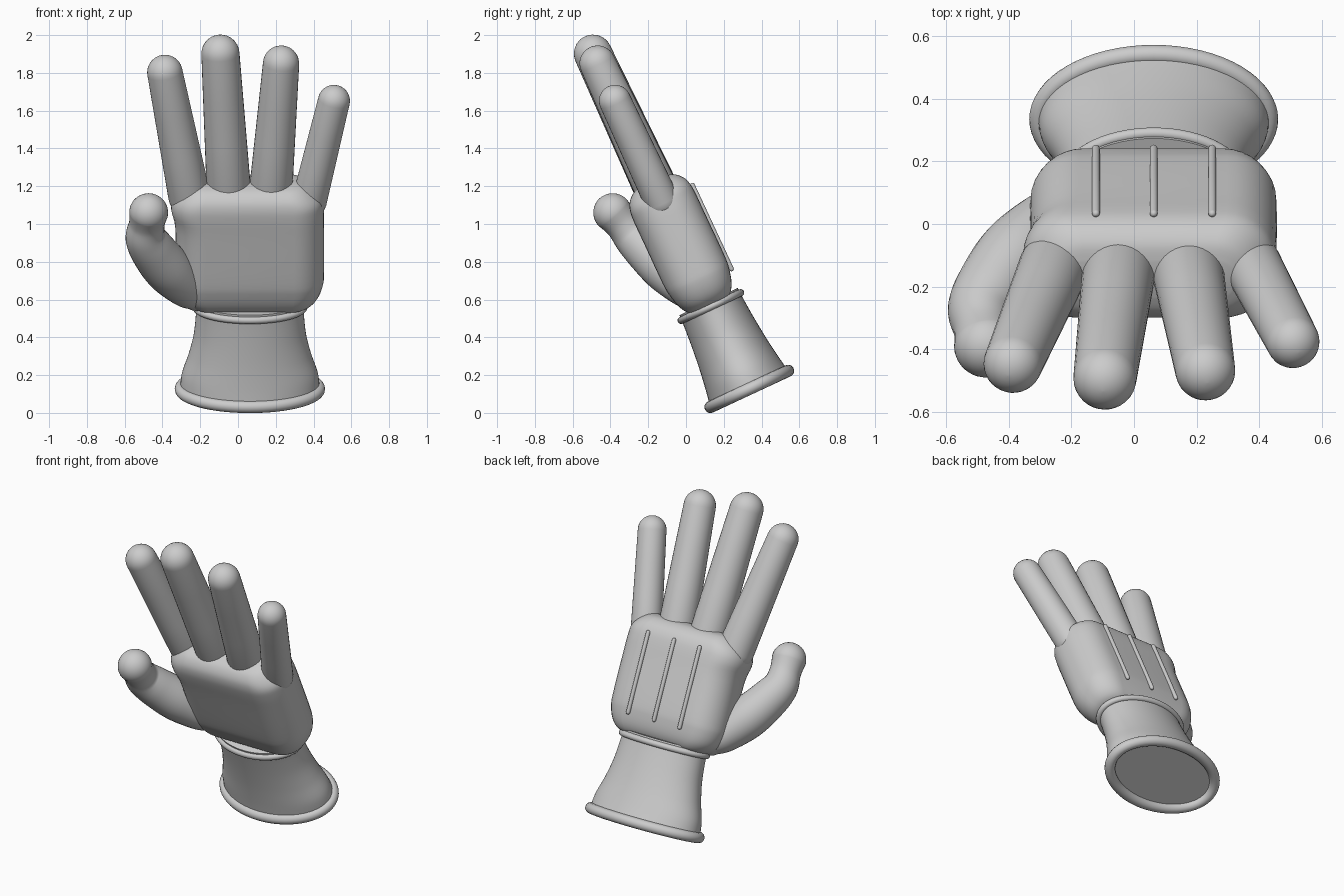
import bpy, bmesh, math
from mathutils import Vector

if "Cube" in bpy.data.objects:
    bpy.data.objects.remove(bpy.data.objects["Cube"])

TILT = math.radians(25)
S, C = math.sin(TILT), math.cos(TILT)

grey = bpy.data.materials.new("light_grey")
grey.diffuse_color = (0.6, 0.6, 0.6, 1)
grey.use_nodes = True
grey.node_tree.nodes["Principled BSDF"].inputs["Base Color"].default_value = grey.diffuse_color


def hand(x, w, v):
    """Hand space (across, along forearm axis, towards back of hand) to world."""
    return Vector((x, 0.335 - S * w + C * v, 0.127 + C * w + S * v))


def loft(name, rings, closed=False, angle=50):
    """Skin a list of point rings; cap the ends unless closed."""
    bm = bmesh.new()
    rows = [[bm.verts.new(p) for p in r] for r in rings]
    n = len(rows[0])
    pairs = list(zip(rows, rows[1:])) + ([(rows[-1], rows[0])] if closed else [])
    for a, b in pairs:
        for i in range(n):
            j = (i + 1) % n
            bm.faces.new((a[i], a[j], b[j], b[i]))
    if not closed:
        bm.faces.new(rows[0])
        bm.faces.new(rows[-1])
    bmesh.ops.recalc_face_normals(bm, faces=bm.faces)
    me = bpy.data.meshes.new(name)
    bm.to_mesh(me)
    bm.free()
    me.materials.append(grey)
    ob = bpy.data.objects.new(name, me)
    bpy.context.collection.objects.link(ob)
    bpy.ops.object.select_all(action='DESELECT')
    ob.select_set(True)
    bpy.context.view_layer.objects.active = ob
    bpy.ops.object.shade_smooth_by_angle(angle=math.radians(angle))
    return ob


def tube(name, pts, radii, seg=32, cap=8):
    """Tapered tube with hemispherical ends."""
    def ring(c, t, r):
        side = t.cross(Vector((0, C, S))).normalized()
        up = side.cross(t)
        return [c + r * (math.cos(a) * side + math.sin(a) * up)
                for a in (2 * math.pi * i / seg for i in range(seg))]
    n = len(pts)
    tan = [(pts[min(i + 1, n - 1)] - pts[max(i - 1, 0)]).normalized() for i in range(n)]
    angs = [math.pi / 2 * k / cap for k in range(1, cap)] + [math.pi / 2 * 0.985]
    rings = [ring(pts[0] - tan[0] * radii[0] * math.sin(a), tan[0], radii[0] * math.cos(a))
             for a in reversed(angs)]
    rings += [ring(p, t, r) for p, t, r in zip(pts, tan, radii)]
    rings += [ring(pts[-1] + tan[-1] * radii[-1] * math.sin(a), tan[-1], radii[-1] * math.cos(a))
              for a in angs]
    return loft(name, rings)


def spline(keys, steps=6):
    """Catmull-Rom through tuples of any size."""
    k = [keys[0]] + keys + [keys[-1]]
    out = []
    for i in range(1, len(k) - 2):
        for s in range(steps):
            t = s / steps
            out.append(tuple(0.5 * (2 * b + (c - a) * t + (2 * a - 5 * b + 4 * c - d) * t * t
                                    + (3 * b - a - 3 * c + d) * t ** 3)
                             for a, b, c, d in zip(*k[i - 1:i + 3])))
    return out + [keys[-1]]


def ellipse(w, a, b, seg=64):
    return [hand(0.063 + a * math.cos(t), w, b * math.sin(t))
            for t in (2 * math.pi * i / seg for i in range(seg))]


def rounded_rect(w, cx, hx, hv, corner=8):
    """Palm cross-section with wide round corners."""
    r = hv * 0.88
    pts = []
    for q, (sx, sv) in enumerate(((1, 1), (-1, 1), (-1, -1), (1, -1))):
        for i in range(corner + 1):
            t = math.pi / 2 * (q + i / corner)
            pts.append(hand(cx + sx * (hx - r) + r * math.cos(t), w,
                            sv * (hv - r) + r * math.sin(t)))
    return pts


# Flared cuff
loft("cuff", [ellipse(*k) for k in spline([
    (0.0, 0.37, 0.228), (0.09, 0.36, 0.212), (0.2, 0.325, 0.196),
    (0.31, 0.299, 0.184), (0.42, 0.287, 0.175), (0.51, 0.283, 0.170)])])

# Rolled hems at the bottom and top of the cuff
for name, w, a, b, r in (("cuff_hem", 0.0, 0.366, 0.227, 0.032),
                         ("wrist_band", 0.481, 0.287, 0.174, 0.019)):
    loft(name, [ellipse(w + r * math.sin(t), a + r * math.cos(t), b + r * math.cos(t))
                for t in (2 * math.pi * i / 16 for i in range(16))], closed=True)

# Palm
loft("palm", [rounded_rect(*k) for k in spline([
    (0.485, 0.065, 0.27, 0.09), (0.505, 0.065, 0.32, 0.125), (0.55, 0.062, 0.362, 0.153),
    (0.62, 0.062, 0.388, 0.172), (0.70, 0.062, 0.394, 0.18), (0.95, 0.062, 0.394, 0.18),
    (1.06, 0.05, 0.404, 0.18), (1.12, 0.05, 0.395, 0.174), (1.165, 0.05, 0.36, 0.155),
    (1.20, 0.05, 0.315, 0.115), (1.215, 0.05, 0.27, 0.06)], 4)])

# Fingers: base x, base w, base radius, tip x, tip w, tip radius
for name, bx, bw, br, tx, tw, tr in (
        ("index_finger", -0.258, 1.13, 0.112, -0.387, 1.848, 0.094),
        ("middle_finger", -0.05, 1.18, 0.117, -0.093, 1.958, 0.101),
        ("ring_finger", 0.175, 1.18, 0.114, 0.228, 1.90, 0.096),
        ("little_finger", 0.378, 1.10, 0.093, 0.508, 1.682, 0.085)):
    fr = [i / 3 for i in range(4)]
    tube(name, [hand(bx + (tx - bx) * f, bw + (tw - bw) * f, 0) for f in fr],
         [br + (tr - br) * f for f in fr])

# Thumb: centre line and radius
thumb = spline([
    (-0.22, 0.05, 0.625, 0.085), (-0.275, 0.0, 0.665, 0.108), (-0.37, -0.10, 0.76, 0.128),
    (-0.45, -0.205, 0.86, 0.12), (-0.488, -0.275, 0.93, 0.108),
    (-0.483, -0.335, 1.0, 0.094), (-0.473, -0.388, 1.06, 0.103)])
tube("thumb", [Vector(k[:3]) for k in thumb], [k[3] for k in thumb])

# Three raised seams on the back of the hand
for i, x in enumerate((-0.122, 0.063, 0.25)):
    tube(f"back_seam_{i + 1}", [hand(x, 0.615, 0.183), hand(x, 0.86, 0.183), hand(x, 1.105, 0.183)],
         [0.0125] * 3, seg=12, cap=4)
